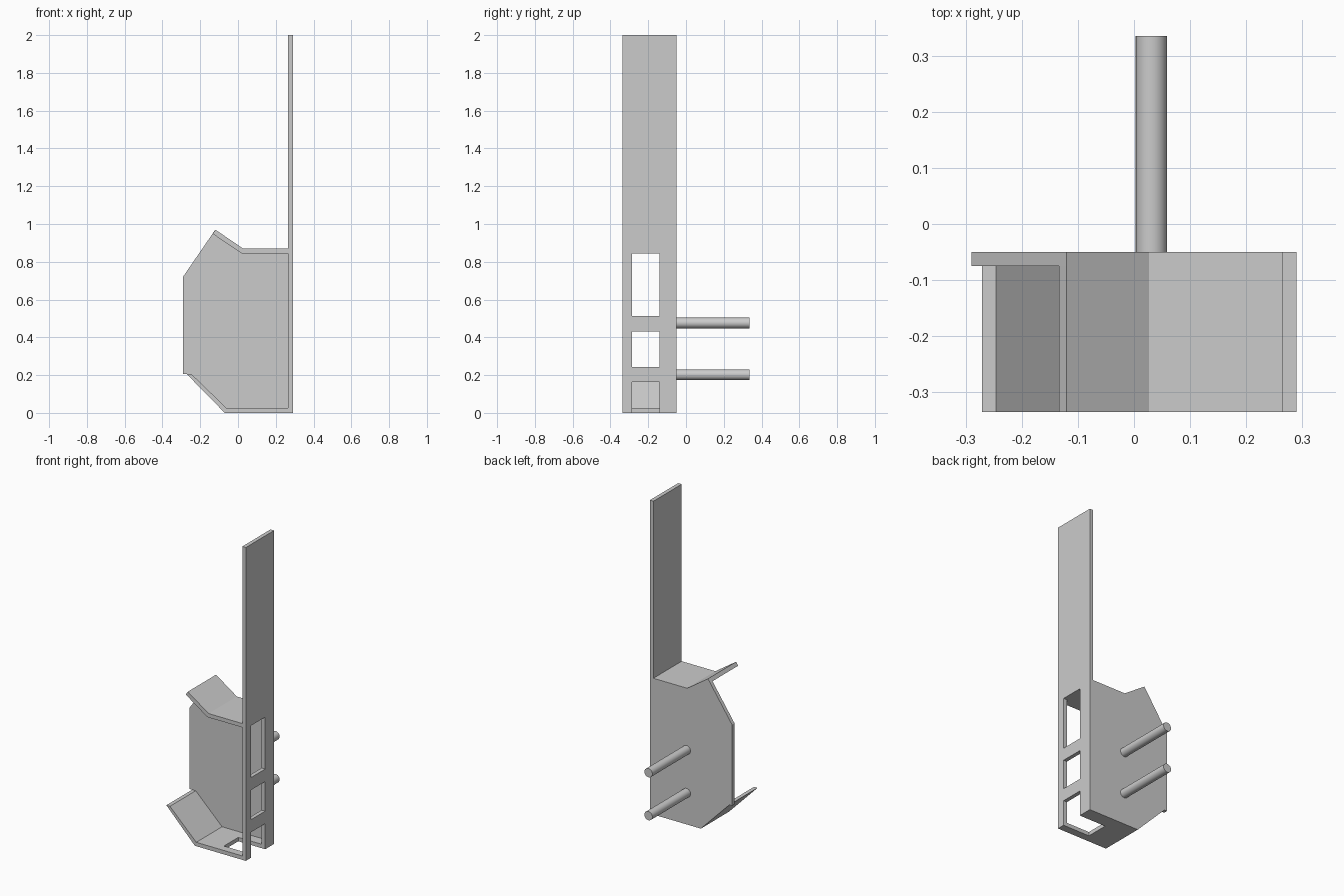
import bpy, bmesh, math
from mathutils import Matrix

if "Cube" in bpy.data.objects:
    bpy.data.objects.remove(bpy.data.objects["Cube"])


def extrude(name, pts, y0, y1):
    """Closed x/z outline pushed from y0 to y1."""
    bm = bmesh.new()
    face = bm.faces.new([bm.verts.new((x, y0, z)) for x, z in pts])
    res = bmesh.ops.extrude_face_region(bm, geom=[face])
    verts = [g for g in res["geom"] if isinstance(g, bmesh.types.BMVert)]
    bmesh.ops.translate(bm, verts=verts, vec=(0, y1 - y0, 0))
    bmesh.ops.recalc_face_normals(bm, faces=bm.faces)
    return finish(name, bm)


def finish(name, bm):
    mesh = bpy.data.meshes.new(name)
    bm.to_mesh(mesh)
    bm.free()
    obj = bpy.data.objects.new(name, mesh)
    bpy.context.collection.objects.link(obj)
    return obj


def combine(target, other, operation):
    """Apply a boolean and discard the helper."""
    mod = target.modifiers.new(operation, 'BOOLEAN')
    mod.operation, mod.solver, mod.object = operation, 'EXACT', other
    bpy.context.view_layer.objects.active = target
    bpy.ops.object.modifier_apply(modifier=mod.name)
    bpy.data.objects.remove(other)


# Bent strip: tall side wall, floor, lower lip, top shelf and upper lip
bracket = extrude("bracket", [
    (0.265, 2), (0.29, 2), (0.29, 0), (-0.07, 0), (-0.271, 0.205),
    (-0.246, 0.205), (-0.06, 0.025), (0.265, 0.025), (0.265, 0.845),
    (0.018, 0.845), (-0.134, 0.948), (-0.12, 0.97), (0.027, 0.87),
    (0.265, 0.87)], -0.335, -0.05)

# Back plate closing the strip
plate = extrude("back_plate", [
    (-0.29, 0.205), (-0.271, 0.205), (-0.07, 0), (0.29, 0), (0.29, 0.87),
    (0.027, 0.87), (-0.12, 0.97), (-0.29, 0.722)], -0.075, -0.05)
combine(bracket, plate, 'UNION')

# Two wall windows and one window wrapping the floor corner
for x0, x1, z0, z1 in [(0.24, 0.32, 0.512, 0.843),
                       (0.24, 0.32, 0.243, 0.432),
                       (0.10, 0.32, -0.05, 0.163)]:
    cutter = extrude("window_cutter", [(x0, z0), (x1, z0), (x1, z1), (x0, z1)],
                     -0.285, -0.14)
    combine(bracket, cutter, 'DIFFERENCE')

# Mounting rods behind the plate
for name, z in [("lower_rod", 0.202), ("upper_rod", 0.476)]:
    bm = bmesh.new()
    bmesh.ops.create_cone(
        bm, cap_ends=True, segments=48, radius1=0.028, radius2=0.028, depth=0.385,
        matrix=Matrix.Translation((0.031, 0.1425, z)) @ Matrix.Rotation(math.pi / 2, 4, 'X'))
    rod = finish(name, bm)
    bpy.ops.object.select_all(action='DESELECT')
    rod.select_set(True)
    bpy.context.view_layer.objects.active = rod
    bpy.ops.object.shade_smooth_by_angle()
